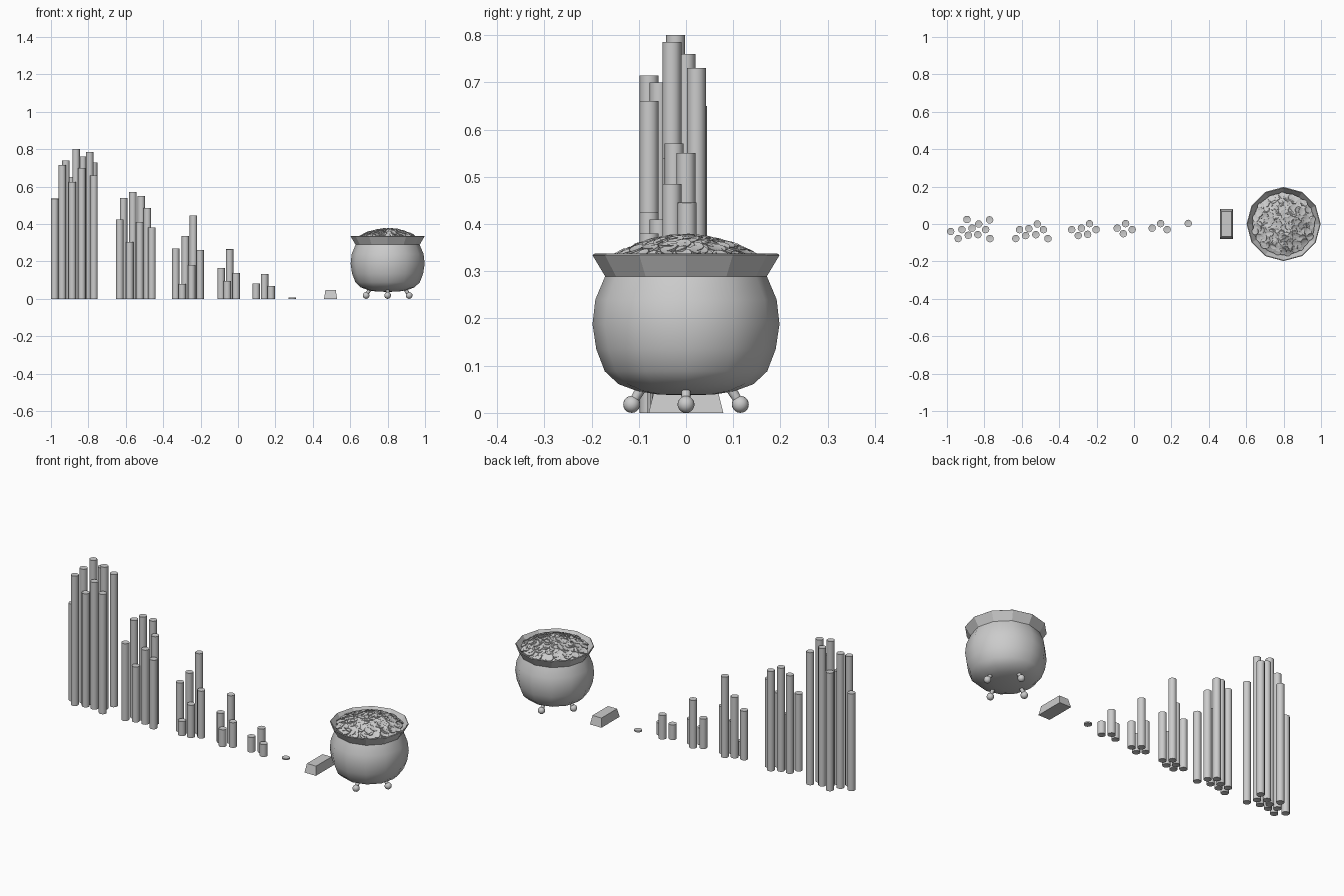
import bpy, bmesh, math, random
from mathutils import Vector, Matrix

if "Cube" in bpy.data.objects:
    bpy.data.objects.remove(bpy.data.objects["Cube"])

random.seed(4)
POT_X = 0.8
COIN_R = 0.02


def finish(bm, name, smooth=None):
    bmesh.ops.recalc_face_normals(bm, faces=bm.faces[:])
    me = bpy.data.meshes.new(name)
    bm.to_mesh(me)
    bm.free()
    ob = bpy.data.objects.new(name, me)
    bpy.context.collection.objects.link(ob)
    if smooth:
        bpy.ops.object.select_all(action='DESELECT')
        ob.select_set(True)
        bpy.context.view_layer.objects.active = ob
        bpy.ops.object.shade_smooth_by_angle(angle=math.radians(smooth))
    return ob


def add_coin_column(bm, height, matrix, sides=12):
    """Cylinder standing on z = 0 with a small raised rim on both ends."""
    new = bmesh.ops.create_cone(bm, cap_ends=True, segments=sides, radius1=COIN_R,
                                radius2=COIN_R, depth=height)['verts']
    caps = [f for f in {f for v in new for f in v.link_faces} if len(f.verts) == sides]
    ring = bmesh.ops.inset_individual(bm, faces=caps, thickness=0.003, depth=-0.001)
    verts = set(new) | {v for f in caps + ring['faces'] for v in f.verts}
    bmesh.ops.transform(bm, verts=list(verts),
                        matrix=matrix @ Matrix.Translation((0, 0, height / 2)))


def lathe(name, profile, sides, smooth, closed=False):
    bm = bmesh.new()
    verts = [bm.verts.new((r, 0, z)) for r, z in profile]
    pairs = list(zip(verts, verts[1:])) + ([(verts[-1], verts[0])] if closed else [])
    edges = [bm.edges.new(p) for p in pairs]
    bmesh.ops.spin(bm, geom=verts + edges, cent=(0, 0, 0), axis=(0, 0, 1),
                   angle=2 * math.pi, steps=sides)
    bmesh.ops.remove_doubles(bm, verts=bm.verts[:], dist=1e-5)
    bmesh.ops.translate(bm, verts=bm.verts[:], vec=(POT_X, 0, 0))
    return finish(bm, name, smooth)


# Coin stacks in shrinking groups: (x, y, height)
groups = [
    [(-.98, -.04, .535), (-.94, -.078, .715), (-.92, -.03, .74), (-.893, .024, .65),
     (-.886, -.06, .625), (-.866, -.022, .80), (-.83, .0, .76), (-.835, -.057, .70),
     (-.793, -.03, .785), (-.772, .022, .73), (-.77, -.078, .66)],
    [(-.632, -.078, .425), (-.612, -.03, .54), (-.579, -.062, .305), (-.562, -.025, .57),
     (-.525, -.057, .41), (-.517, .0, .55), (-.484, -.03, .485), (-.46, -.078, .38)],
    [(-.333, -.03, .27), (-.298, -.062, .08), (-.281, -.022, .335), (-.248, -.055, .18),
     (-.238, .002, .445), (-.203, -.03, .26)],
    [(-.09, -.022, .165), (-.057, -.052, .095), (-.045, .002, .265), (-.01, -.03, .138)],
    [(.097, -.022, .083), (.142, .002, .132), (.177, -.03, .068)],
    [(.29, .003, .007)],
]
for i, group in enumerate(groups):
    bm = bmesh.new()
    for x, y, h in group:
        add_coin_column(bm, h, Matrix.Translation((x, y, 0)))
    finish(bm, "single_coin" if len(group) == 1 else f"coin_stacks_{i + 1}", 35)

# Ingot: tapered bar
bm = bmesh.new()
bmesh.ops.create_cube(bm, size=1)
for v in bm.verts:
    top = v.co.z > 0
    v.co = Vector((0.495 + v.co.x * (0.055 if top else 0.07),
                   v.co.y * (0.135 if top else 0.158), 0.047 if top else 0))
finish(bm, "ingot")

# Pot body and flared rim
lathe("pot_body", [(0, .037), (.06, .039), (.103, .046), (.143, .061), (.172, .088),
                   (.19, .135), (.198, .188), (.192, .24), (.171, .29)], 12, 60)
lathe("pot_rim", [(.170, .287), (.198, .334), (.194, .337), (.163, .291)], 12, 25, closed=True)


# Heap of coins: a dome covered with coins laid along its surface
def heap_z(r):
    return 0.372 - 1.85 * r * r


lathe("heap_base", [(0, heap_z(0))] + [(r, heap_z(r)) for r in (.04, .08, .12, .15, .166)],
      24, 60)
bm = bmesh.new()
count = 150
for i in range(count):
    r = 0.155 * math.sqrt((i + 0.5) / count)
    a = i * 2.39996 + random.uniform(-.15, .15)
    p = Vector((r * math.cos(a), r * math.sin(a), heap_z(r) - 0.002))
    normal = Vector((3.7 * p.x + random.uniform(-.18, .18),
                     3.7 * p.y + random.uniform(-.18, .18), 1))
    turn = normal.to_track_quat('Z', 'Y').to_matrix().to_4x4()
    add_coin_column(bm, 0.006, Matrix.Translation(p + Vector((POT_X, 0, 0))) @ turn)
finish(bm, "heap_coins", 35)

# Four ball feet on short slanted legs
for i in range(4):
    spin = Matrix.Translation((POT_X, 0, 0)) @ Matrix.Rotation(i * math.pi / 2, 4, 'Z')
    bm = bmesh.new()
    bmesh.ops.create_uvsphere(bm, u_segments=16, v_segments=10, radius=0.018,
                              matrix=spin @ Matrix.Translation((.115, 0, .018)))
    finish(bm, f"foot_ball_{i + 1}", 60)
    low, high = Vector((.113, 0, .022)), Vector((.092, 0, .056))
    tilt = (high - low).to_track_quat('Z', 'Y').to_matrix().to_4x4()
    bm = bmesh.new()
    bmesh.ops.create_cone(bm, cap_ends=True, segments=10, radius1=.009, radius2=.011,
                          depth=(high - low).length,
                          matrix=spin @ Matrix.Translation((low + high) / 2) @ tilt)
    finish(bm, f"foot_leg_{i + 1}", 60)
